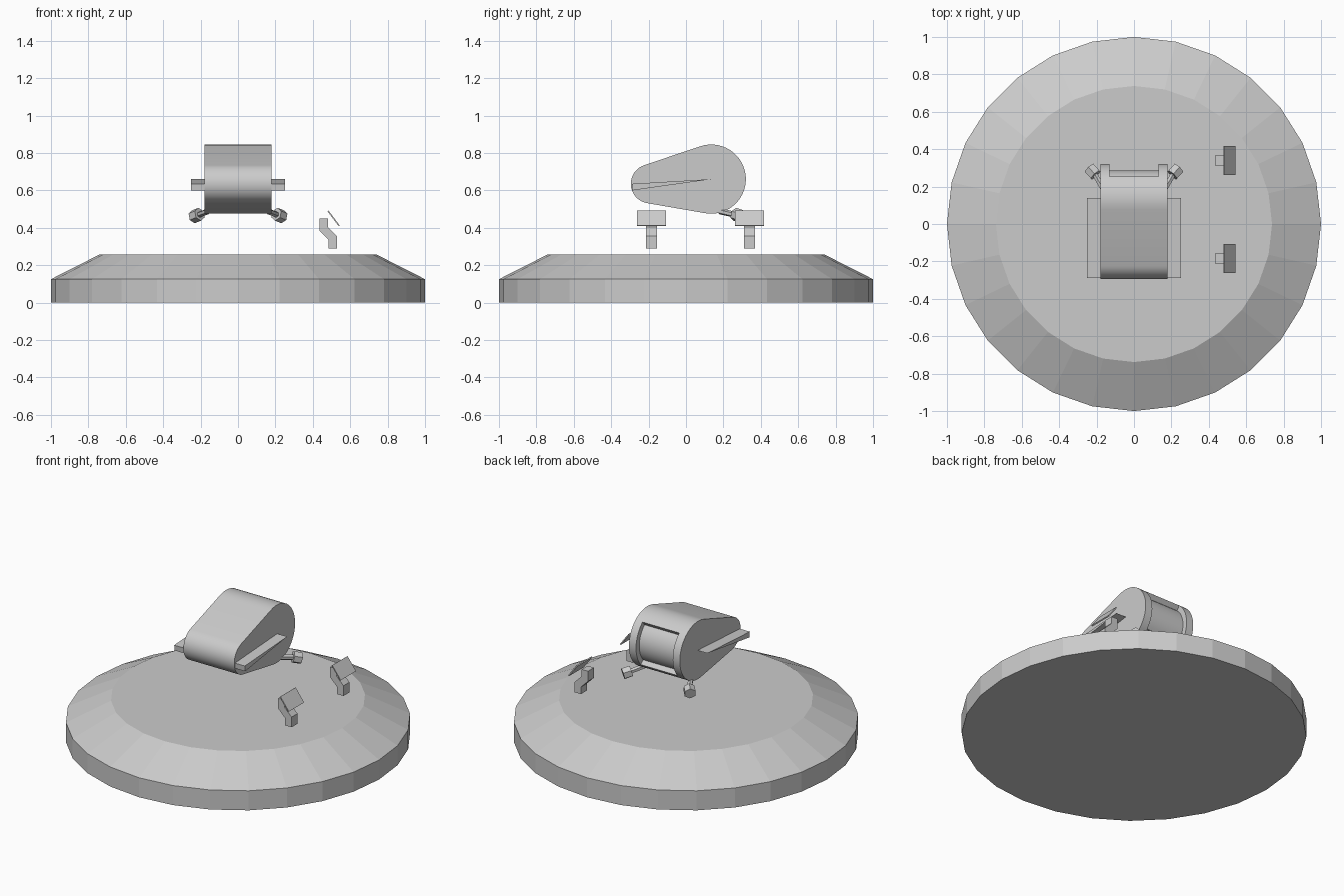
import bpy, bmesh, math
from mathutils import Vector

if "Cube" in bpy.data.objects:
    bpy.data.objects.remove(bpy.data.objects["Cube"])

grey = bpy.data.materials.new("plain grey")
grey.use_nodes = True
grey.diffuse_color = (0.6, 0.6, 0.6, 1)
grey.node_tree.nodes["Principled BSDF"].inputs["Base Color"].default_value = (0.6, 0.6, 0.6, 1)


def finish(name, bm):
    bmesh.ops.recalc_face_normals(bm, faces=bm.faces)
    mesh = bpy.data.meshes.new(name)
    bm.to_mesh(mesh)
    bm.free()
    mesh.materials.append(grey)
    ob = bpy.data.objects.new(name, mesh)
    bpy.context.collection.objects.link(ob)
    return ob


def loft(name, rings):
    """Skin a list of equal-length point rings and cap both ends."""
    bm = bmesh.new()
    rows = [[bm.verts.new(p) for p in ring] for ring in rings]
    n = len(rows[0])
    for a, b in zip(rows, rows[1:]):
        for i in range(n):
            j = (i + 1) % n
            bm.faces.new((a[i], a[j], b[j], b[i]))
    bm.faces.new(rows[0])
    bm.faces.new(rows[-1])
    return finish(name, bm)


def prism_x(name, profile, lo, hi):
    return loft(name, [[(x, y, z) for y, z in profile] for x in (lo, hi)])


def prism_y(name, profile, lo, hi):
    return loft(name, [[(x, y, z) for x, z in profile] for y in (lo, hi)])


def arc(cy, cz, r, start, end, steps):
    angles = [math.radians(start + (end - start) * i / steps) for i in range(steps + 1)]
    return [(cy + r * math.cos(a), cz + r * math.sin(a)) for a in angles]


def rod(name, start, end, radius, sides):
    start, end = Vector(start), Vector(end)
    bm = bmesh.new()
    bmesh.ops.create_cone(bm, cap_ends=True, segments=sides, radius1=radius,
                          radius2=radius, depth=(end - start).length)
    ob = finish(name, bm)
    ob.location = (start + end) / 2
    ob.rotation_euler = (end - start).to_track_quat('Z', 'Y').to_euler()
    return ob


# Round base with sloped shoulder
SIDES = 28
loft("base", [[(r * math.cos(math.tau * i / SIDES), r * math.sin(math.tau * i / SIDES), z)
               for i in range(SIDES)]
              for r, z in ((1, 0), (1, 0.125), (0.738, 0.258))])

# Teardrop body: hull of a large rear circle and a small front circle
REAR = (0.135, 0.66)
body = prism_x("body", arc(*REAR, 0.185, -99.8, 108.6, 28)
               + arc(-0.19, 0.635, 0.105, 108.6, 260.2, 20), -0.18, 0.18)

# Rear recess leaving an inner drum between the two side rims
cutter = prism_x("recess_cutter", arc(*REAR, 0.25, -42, 50, 12)
                 + arc(*REAR, 0.152, 50, -42, 12), -0.13, 0.13)
cutter.hide_render = True
cut = body.modifiers.new("recess", 'BOOLEAN')
cut.operation = 'DIFFERENCE'
cut.solver = 'EXACT'
cut.object = cutter
bpy.context.view_layer.objects.active = body
body.select_set(True)
bpy.ops.object.modifier_apply(modifier=cut.name)
bpy.data.objects.remove(cutter)
bpy.ops.object.shade_smooth_by_angle(angle=math.radians(30))

# Wedge fins and rear thrusters on both sides
for side, s in (("left", 1), ("right", -1)):
    prism_x(side + "_fin", [(0.14, 0.66), (-0.288, 0.635), (-0.285, 0.6)], s * 0.18, s * 0.25)
    rod(side + "_strut", (s * 0.16, 0.18, 0.488), (s * 0.215, 0.275, 0.467), 0.016, 6)
    rod(side + "_thruster", (s * 0.205, 0.262, 0.472), (s * 0.238, 0.298, 0.459), 0.036, 6)

# Two stepped brackets carrying tilted panels
bracket = [(0.435, 0.45), (0.48, 0.45), (0.48, 0.405), (0.53, 0.355),
           (0.53, 0.29), (0.485, 0.29), (0.485, 0.335), (0.435, 0.385)]
panel = [(0.478, 0.488), (0.484, 0.492), (0.544, 0.412), (0.538, 0.408)]
for place, y in (("front", -0.185), ("rear", 0.34)):
    prism_y(place + "_bracket", bracket, y - 0.03, y + 0.03)
    prism_y(place + "_panel", panel, y - 0.077, y + 0.077)
